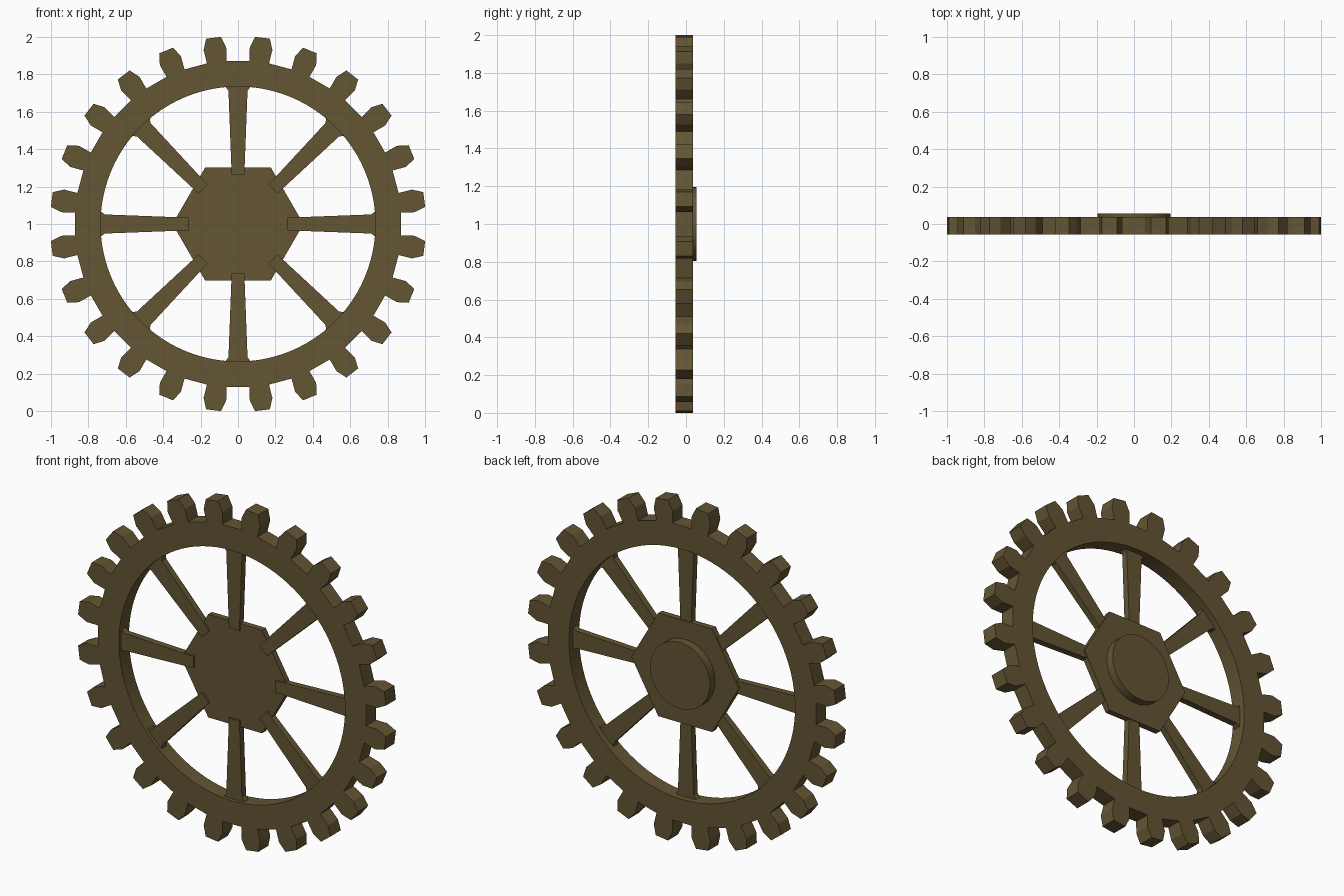
import bpy, bmesh
from math import sin, cos, pi, radians

if "Cube" in bpy.data.objects:
    bpy.data.objects.remove(bpy.data.objects["Cube"])

CZ = 1.0
TEETH = 24

mat = bpy.data.materials.new("aged_bronze")
mat.diffuse_color = (0.127, 0.092, 0.034, 1)
mat.use_nodes = True
mat.node_tree.nodes["Principled BSDF"].inputs["Base Color"].default_value = mat.diffuse_color


def polar(r, a):
    return r * sin(a), r * cos(a)


def turned(t, r, a):
    """Point at sideways offset t and radius r, turned by angle a from the top."""
    return t * cos(a) + r * sin(a), r * cos(a) - t * sin(a)


def finish(name, bm):
    bmesh.ops.recalc_face_normals(bm, faces=bm.faces)
    me = bpy.data.meshes.new(name)
    bm.to_mesh(me)
    bm.free()
    ob = bpy.data.objects.new(name, me)
    ob.location.z = CZ
    bpy.context.collection.objects.link(ob)
    me.materials.append(mat)
    return ob


def smooth(ob):
    bpy.ops.object.select_all(action='DESELECT')
    ob.select_set(True)
    bpy.context.view_layer.objects.active = ob
    bpy.ops.object.shade_smooth_by_angle(angle=radians(12))


def prism(bm, pts, y0, y1):
    """Extrude an x-z outline from y0 to y1."""
    face = bm.faces.new([bm.verts.new((x, y0, z)) for x, z in pts])
    ext = bmesh.ops.extrude_face_region(bm, geom=[face])
    for v in ext['geom']:
        if isinstance(v, bmesh.types.BMVert):
            v.co.y = y1


# Toothed rim: each tooth pitch is a strip from the inner circle to the tooth outline
bm = bmesh.new()
Y0, Y1, R_IN, SUB = -0.056, 0.037, 0.735, 4
tooth = [(-0.052, 0.873), (-0.061, 0.945), (-0.04, 1.004),
         (0.04, 1.004), (0.061, 0.945), (0.052, 0.873)]
outer, inner = [], []
for i in range(TEETH):
    a = 2 * pi * (i + 0.5) / TEETH
    outer.append([turned(t, r, a) for t, r in tooth])
    inner.append([polar(R_IN, a + 2 * pi / TEETH * (k / SUB - 0.5)) for k in range(SUB)])


def ring(loops, y):
    return [[bm.verts.new((x, y, z)) for x, z in loop] for loop in loops]


of, ob_, inf, inb = ring(outer, Y0), ring(outer, Y1), ring(inner, Y0), ring(inner, Y1)
for o, n in ((of, inf), (ob_, inb)):
    for i in range(TEETH):
        j = (i + 1) % TEETH
        bm.faces.new(o[i])                                         # tooth
        bm.faces.new([n[i][1], n[i][2], n[i][3], o[i][5], o[i][0]])  # under tooth
        bm.faces.new([n[i][3], n[j][0], n[j][1], o[j][0], o[i][5]])  # under gap
for front, back in ((of, ob_), (inf, inb)):
    f, b = sum(front, []), sum(back, [])
    for i in range(len(f)):
        j = (i + 1) % len(f)
        bm.faces.new([f[i], f[j], b[j], b[i]])
smooth(finish("toothed_rim", bm))

# Eight tapered spokes flaring where they meet the rim
bm = bmesh.new()
half = [(0.034, 0.265), (0.051, 0.712), (0.066, 0.732), (0.066, 0.75)]
spoke = half + [(-t, r) for t, r in reversed(half)]
for i in range(8):
    prism(bm, [turned(t, r, i * pi / 4) for t, r in spoke], -0.036, 0.002)
finish("spokes", bm)

# Hexagonal hub plate
bm = bmesh.new()
prism(bm, [polar(0.35, pi / 6 + i * pi / 3) for i in range(6)], -0.027, 0.008)
finish("hub_plate", bm)

# Round boss on the back of the hub
bm = bmesh.new()
prism(bm, [polar(0.195, i * pi / 24) for i in range(48)], 0.0, 0.056)
smooth(finish("hub_boss", bm))
